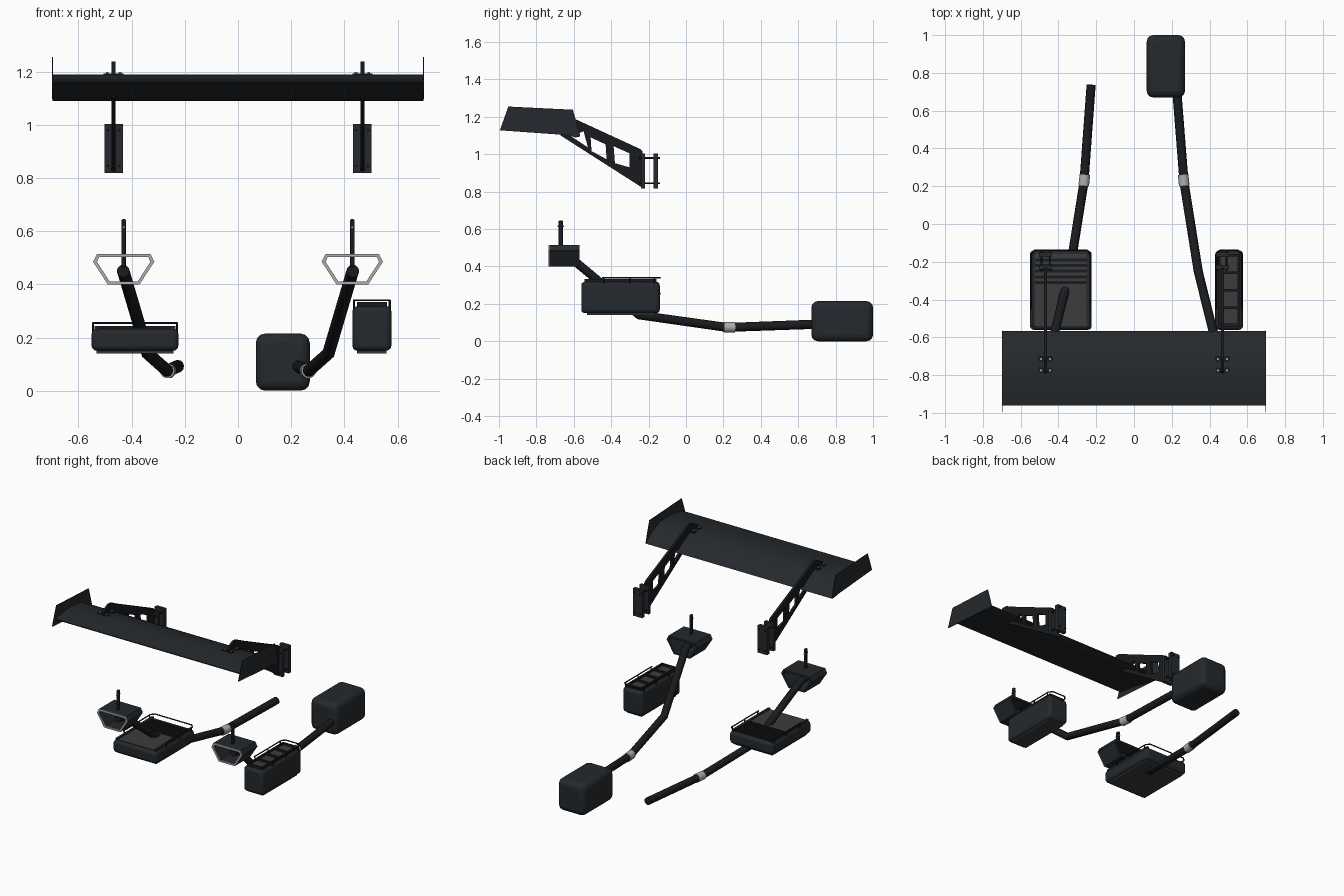
import bpy
from math import pi

if "Cube" in bpy.data.objects:
    bpy.data.objects.remove(bpy.data.objects["Cube"])


def material(name, r, g, b):
    m = bpy.data.materials.new(name)
    m.diffuse_color = (r, g, b, 1)
    m.use_nodes = True
    m.node_tree.nodes["Principled BSDF"].inputs["Base Color"].default_value = m.diffuse_color
    return m


DARK = material("dark_coating", 0.018, 0.022, 0.026)
BLACK = material("black_metal", 0.01, 0.011, 0.013)
PANEL = material("panel_grey", 0.045, 0.045, 0.045)
STEEL = material("steel", 0.42, 0.42, 0.42)


def finish(ob, name, mat):
    ob.name = name
    ob.data.materials.clear()
    ob.data.materials.append(mat)
    return ob


def box(name, x, y, z, mat, bevel=0.0, seg=2):
    """Box from (min, max) ranges with optional rounded edges."""
    lo, hi = zip(x, y, z)
    bpy.ops.mesh.primitive_cube_add(size=1, location=[(a + b) / 2 for a, b in zip(lo, hi)])
    ob = finish(bpy.context.object, name, mat)
    ob.scale = [b - a for a, b in zip(lo, hi)]
    bpy.ops.object.transform_apply(location=False, rotation=False, scale=True)
    if bevel:
        mod = ob.modifiers.new("bevel", 'BEVEL')
        mod.width, mod.segments = bevel, seg
        bpy.ops.object.shade_smooth_by_angle(angle=0.5)
    return ob


def cyl(name, loc, r, depth, mat, rot=(0, 0, 0), sides=12):
    bpy.ops.mesh.primitive_cylinder_add(vertices=sides, radius=r, depth=depth,
                                        location=loc, rotation=rot)
    ob = finish(bpy.context.object, name, mat)
    bpy.ops.object.shade_smooth_by_angle(angle=0.7)
    return ob


def curve_object(name, paths, dims, cyclic, mat):
    cu = bpy.data.curves.new(name, 'CURVE')
    cu.dimensions = dims
    for pts in paths:
        sp = cu.splines.new('POLY')
        sp.points.add(len(pts) - 1)
        for p, co in zip(sp.points, pts):
            p.co = (*co, 1) if len(co) == 3 else (*co, 0, 1)
        sp.use_cyclic_u = cyclic
    ob = bpy.data.objects.new(name, cu)
    bpy.context.collection.objects.link(ob)
    return finish(ob, name, mat)


def to_mesh(ob):
    bpy.ops.object.select_all(action='DESELECT')
    ob.select_set(True)
    bpy.context.view_layer.objects.active = ob
    bpy.ops.object.convert(target='MESH')
    bpy.ops.object.shade_smooth_by_angle(angle=0.6)


def prism(name, outlines, center, half, axis, mat):
    """Extruded outline with holes; axis 'x' takes (y, z), axis 'y' takes (x, z)."""
    ob = curve_object(name, outlines, '2D', True, mat)
    ob.data.fill_mode = 'BOTH'
    ob.data.extrude = half
    ob.rotation_euler = (pi / 2, 0, pi / 2 if axis == 'x' else 0)
    ob.location = center
    to_mesh(ob)


def tube(name, pts, r, mat, cyclic=False, res=3):
    ob = curve_object(name, [pts], '3D', cyclic, mat)
    ob.data.bevel_depth = r
    ob.data.bevel_resolution = res
    ob.data.use_fill_caps = True
    to_mesh(ob)


# Wing blade
prism("wing_blade", [[(-0.566, 1.095), (-0.58, 1.115), (-0.62, 1.143), (-0.67, 1.169),
                      (-0.72, 1.185), (-0.80, 1.19), (-0.88, 1.182), (-0.96, 1.168),
                      (-0.96, 1.162), (-0.85, 1.147), (-0.75, 1.128), (-0.66, 1.106),
                      (-0.59, 1.09)]], (0, 0, 0), 0.697, 'x', DARK)

pylon = [(-0.79, 1.188), (-0.785, 1.205), (-0.72, 1.238), (-0.69, 1.236), (-0.59, 1.187),
         (-0.243, 1.027), (-0.232, 1.015), (-0.232, 0.822), (-0.243, 0.827), (-0.67, 1.10),
         (-0.70, 1.188)]
holes = [[(-0.615, 1.096), (-0.547, 1.123), (-0.525, 1.037)],
         [(-0.51, 1.09), (-0.43, 1.053), (-0.424, 0.973), (-0.505, 1.016)],
         [(-0.387, 1.043), (-0.302, 1.005), (-0.302, 0.93), (-0.38, 0.952)]]
guard = [(-0.10, 0.515), (0.10, 0.515), (0.115, 0.485), (0.06, 0.40), (-0.06, 0.40), (-0.115, 0.485)]
guard_hole = [(-0.093, 0.502), (0.093, 0.502), (0.10, 0.484), (0.053, 0.411), (-0.053, 0.411), (-0.10, 0.484)]

for s, side in ((-1, "left"), (1, "right")):
    # Wing end plates and swan-neck pylons
    prism(f"end_plate_{side}", [[(-0.995, 1.128), (-0.95, 1.255), (-0.605, 1.238), (-0.565, 1.097)]],
          (s * 0.698, 0, 0), 0.002, 'x', DARK)
    px = s * 0.468
    prism(f"pylon_{side}", [pylon] + holes, (px, 0, 0), 0.008, 'x', BLACK)
    # Pylon foot on the wing with bolt heads
    for y in (-0.715, -0.775):
        box(f"wing_foot_{side}", (px - 0.037, px + 0.037), (y - 0.014, y + 0.014), (1.182, 1.193), BLACK)
        for dx in (-0.024, 0.024):
            cyl(f"foot_bolt_{side}", (px + dx, y, 1.194), 0.006, 0.008, STEEL, sides=6)
    # Clamping plates with through bolts
    for y in ((-0.24, -0.218), (-0.175, -0.15)):
        box(f"mount_plate_{side}", (px - 0.035, px + 0.035), y, (0.818, 1.003), DARK)
    for z in (0.845, 0.98):
        for dx in (-0.022, 0.022):
            cyl(f"mount_bolt_{side}", (px + dx, -0.195, z), 0.005, 0.11, BLACK, (pi / 2, 0, 0), 8)

    # Exhaust pipe with joint clamp
    end_y = 0.737 if s < 0 else 0.70
    tube(f"pipe_{side}", [(s * x, y, z) for x, y, z in
         ((0.432, -0.67, 0.45), (0.43, -0.615, 0.445), (0.34, -0.25, 0.14),
          (0.265, 0.22, 0.074), (0.227, end_y, 0.092))], 0.024, BLACK, res=4)
    cyl(f"pipe_clamp_{side}", (s * 0.263, 0.232, 0.075), 0.028, 0.058, STEEL,
        (pi / 2, 0, s * 0.1), 20)

    # Tip guard, bright rim and hanger post
    gx = s * 0.43
    prism(f"tip_guard_{side}", [guard, guard_hole], (gx, -0.65, 0), 0.08, 'y', DARK)
    prism(f"tip_rim_{side}", [guard, guard_hole], (gx, -0.732, 0), 0.003, 'y', STEEL)
    box(f"hanger_post_{side}", (gx - 0.008, gx + 0.008), (-0.682, -0.658), (0.465, 0.645), BLACK, 0.004)
    cyl(f"hanger_pin_{side}", (gx, -0.67, 0.615), 0.005, 0.036, STEEL, (pi / 2, 0, 0))


def canister(side, x, z_top):
    """Shared canister body: side panel lid, base plate and wire rail."""
    x0, x1 = x
    box(f"canister_{side}", x, (-0.56, -0.14), (0.15, z_top), DARK, 0.02, 3)
    m = 0.018
    box(f"base_plate_{side}", (x0 + m, x1 - m), (-0.53, -0.165), (0.14, 0.152), PANEL)
    box(f"lid_panel_{side}", (x0 + m, x1 - m), (-0.54, -0.16), (z_top - 0.01, z_top + 0.004), PANEL)
    zr = z_top + 0.022
    xa, xb = x0 + 0.006, x1 - 0.006
    tube(f"rail_{side}", [(xa, -0.45, zr), (xa, -0.16, zr), (xa + 0.02, -0.138, zr),
                          (xb - 0.02, -0.138, zr), (xb, -0.16, zr), (xb, -0.45, zr)], 0.004, BLACK, res=1)
    for px in (xa, xb):
        for y in (-0.44, -0.30, -0.17):
            cyl(f"rail_post_{side}", (px, y, z_top + 0.006), 0.004, 0.036, BLACK, sides=8)


# Flat left canister: frame and cooling louvres
canister("left", (-0.551, -0.224), 0.232)
for y in (-0.19, -0.22, -0.25, -0.28, -0.31):
    box("louvre", (-0.525, -0.25), (y - 0.008, y + 0.008), (0.228, 0.243), BLACK)
for x in (-0.531, -0.244):
    box("lid_frame", (x - 0.008, x + 0.008), (-0.545, -0.155), (0.225, 0.243), DARK)

# Tall right canister: four framed cells
canister("right", (0.43, 0.577), 0.318)
for i in range(5):
    y = -0.165 - i * 0.0925
    box("cell_bar", (0.45, 0.557), (y - 0.007, y + 0.007), (0.312, 0.334), BLACK)
for x in (0.453, 0.554):
    box("cell_rail", (x - 0.006, x + 0.006), (-0.542, -0.158), (0.312, 0.334), BLACK)

# Rear muffler on the right pipe
box("muffler", (0.067, 0.27), (0.67, 1.0), (0.0, 0.215), DARK, 0.035, 3)
